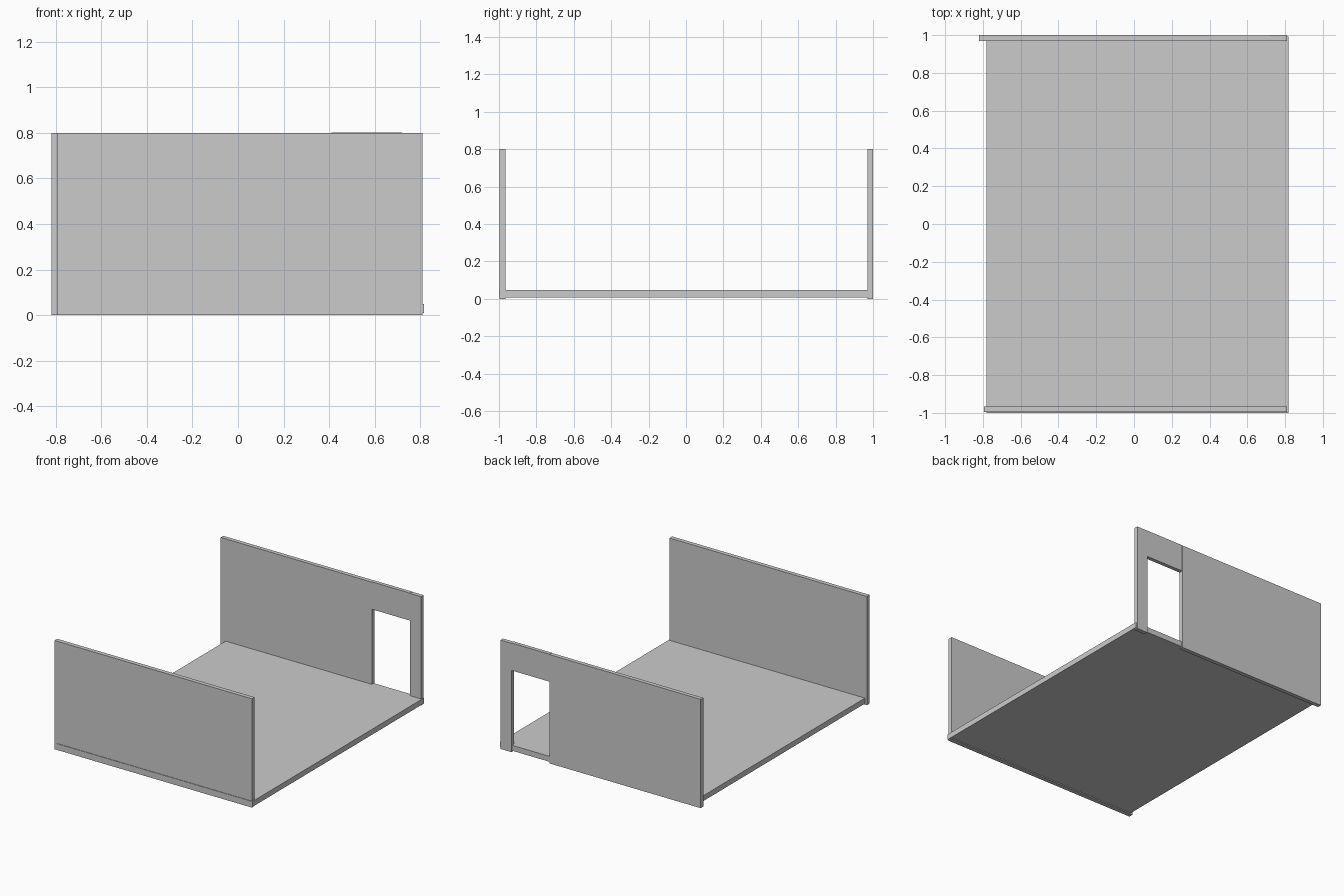
import bpy

if "Cube" in bpy.data.objects:
    bpy.data.objects.remove(bpy.data.objects["Cube"])


def box(name, x, y, z):
    """Axis-aligned box from (min, max) ranges."""
    bpy.ops.mesh.primitive_cube_add(size=1, location=[sum(r) / 2 for r in (x, y, z)])
    ob = bpy.context.object
    ob.name = name
    ob.scale = [r[1] - r[0] for r in (x, y, z)]
    bpy.ops.object.transform_apply(location=False, rotation=False, scale=True)
    return ob


TOP = 0.8
DOOR_L, DOOR_R, DOOR_TOP = 0.41, 0.72, 0.6
BACK = (0.97, 1.0)

# Floor slab, just proud of the front wall and the right wall ends
box("floor", (-0.78, 0.817), (-1.0, 0.993), (0.008, 0.048))

# Plain front wall
box("front_wall", (-0.795, 0.81), (-0.996, -0.965), (0, TOP))

# Back wall in three pieces around the doorway
box("back_wall_main", (-0.82, DOOR_L), BACK, (0, TOP))
box("back_wall_door_side", (DOOR_R, 0.81), BACK, (0, TOP))
box("door_lintel", (DOOR_L, DOOR_R), (0.97, 0.998), (DOOR_TOP, TOP + 0.002))
